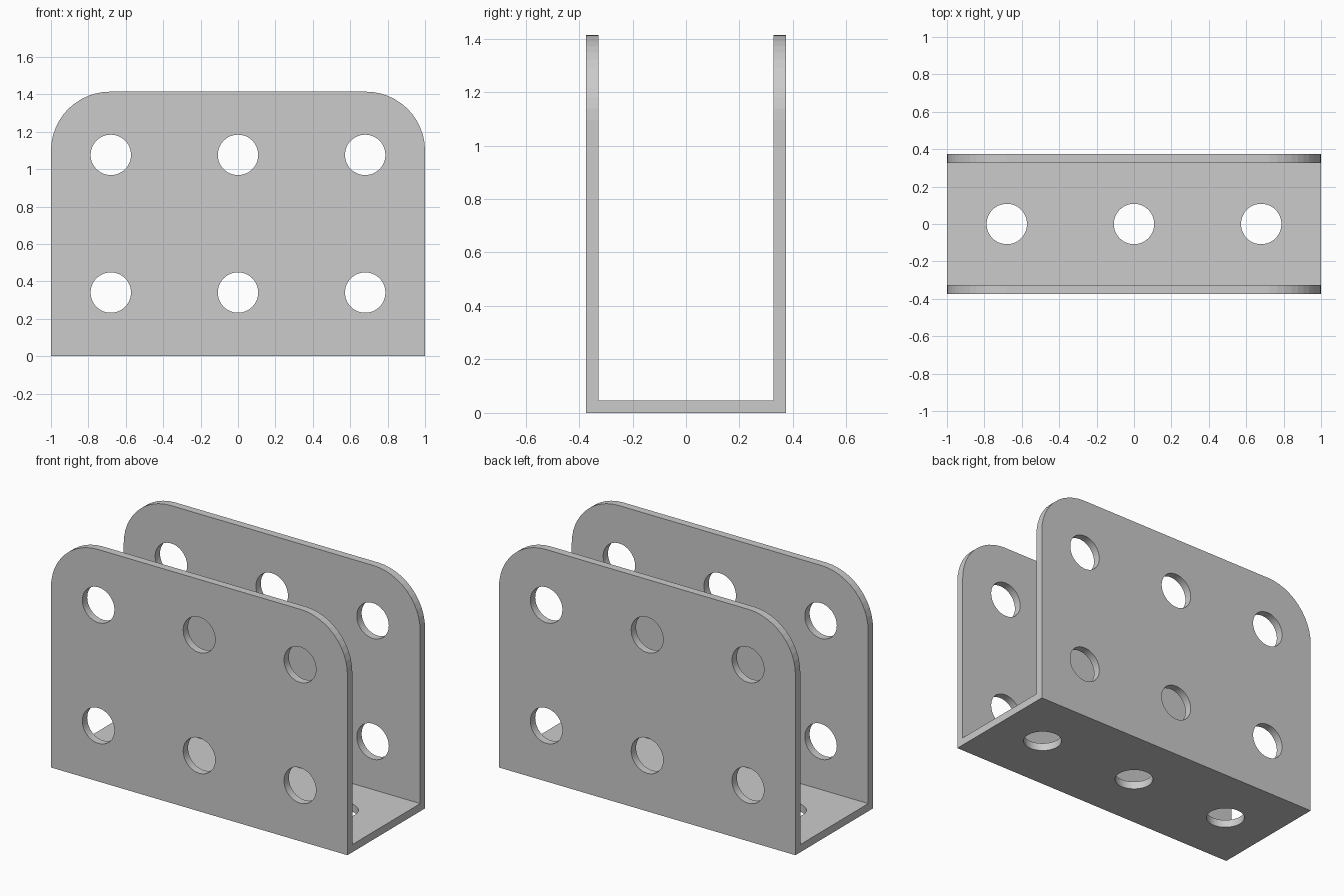
import bpy, bmesh
from math import pi
from mathutils import Matrix

if "Cube" in bpy.data.objects:
    bpy.data.objects.remove(bpy.data.objects["Cube"])

L, W, H, T = 1.0, 0.374, 1.414, 0.047   # half length, half width, height, wall
HOLE_R, CORNER_R = 0.108, 0.316
HOLE_X, HOLE_Z = (-0.68, 0.0, 0.68), (0.34, 1.076)


def finish(bm, name):
    bmesh.ops.recalc_face_normals(bm, faces=bm.faces)
    me = bpy.data.meshes.new(name)
    bm.to_mesh(me)
    bm.free()
    ob = bpy.data.objects.new(name, me)
    bpy.context.collection.objects.link(ob)
    return ob


# U-shaped channel: cross-section extruded along x, upper corners rounded
bm = bmesh.new()
half = [(W, 0), (W, H), (W - T, H), (W - T, T)]
profile = half + [(-y, z) for y, z in reversed(half)]
face = bm.faces.new([bm.verts.new((-L, y, z)) for y, z in profile])
ext = bmesh.ops.extrude_face_region(bm, geom=[face])
bmesh.ops.translate(bm, vec=(2 * L, 0, 0),
                    verts=[g for g in ext["geom"] if isinstance(g, bmesh.types.BMVert)])
bmesh.ops.recalc_face_normals(bm, faces=bm.faces)
corners = [e for e in bm.edges
           if all(v.co.z > H - 0.001 for v in e.verts)
           and abs(e.verts[0].co.x - e.verts[1].co.x) < 0.001]
bmesh.ops.bevel(bm, geom=corners, offset=CORNER_R, offset_type='OFFSET',
                segments=12, profile=0.5, affect='EDGES')
bracket = finish(bm, "channel_bracket")

# Hole cutters: three through the base, six through each side wall
bm = bmesh.new()


def drill(matrix):
    bmesh.ops.create_cone(bm, cap_ends=True, segments=48, radius1=HOLE_R,
                          radius2=HOLE_R, depth=0.16, matrix=matrix)


for x in HOLE_X:
    drill(Matrix.Translation((x, 0, T / 2)))
    for z in HOLE_Z:
        for side in (-1, 1):
            drill(Matrix.Translation((x, side * (W - T / 2), z)) @ Matrix.Rotation(pi / 2, 4, 'X'))
cutter = finish(bm, "hole_cutter")
cutter.hide_render = True

# Cut the holes and discard the cutter
mod = bracket.modifiers.new("holes", 'BOOLEAN')
mod.operation = 'DIFFERENCE'
mod.solver = 'EXACT'
mod.object = cutter
bpy.context.view_layer.objects.active = bracket
bracket.select_set(True)
bpy.ops.object.modifier_apply(modifier=mod.name)
bpy.data.objects.remove(cutter)
